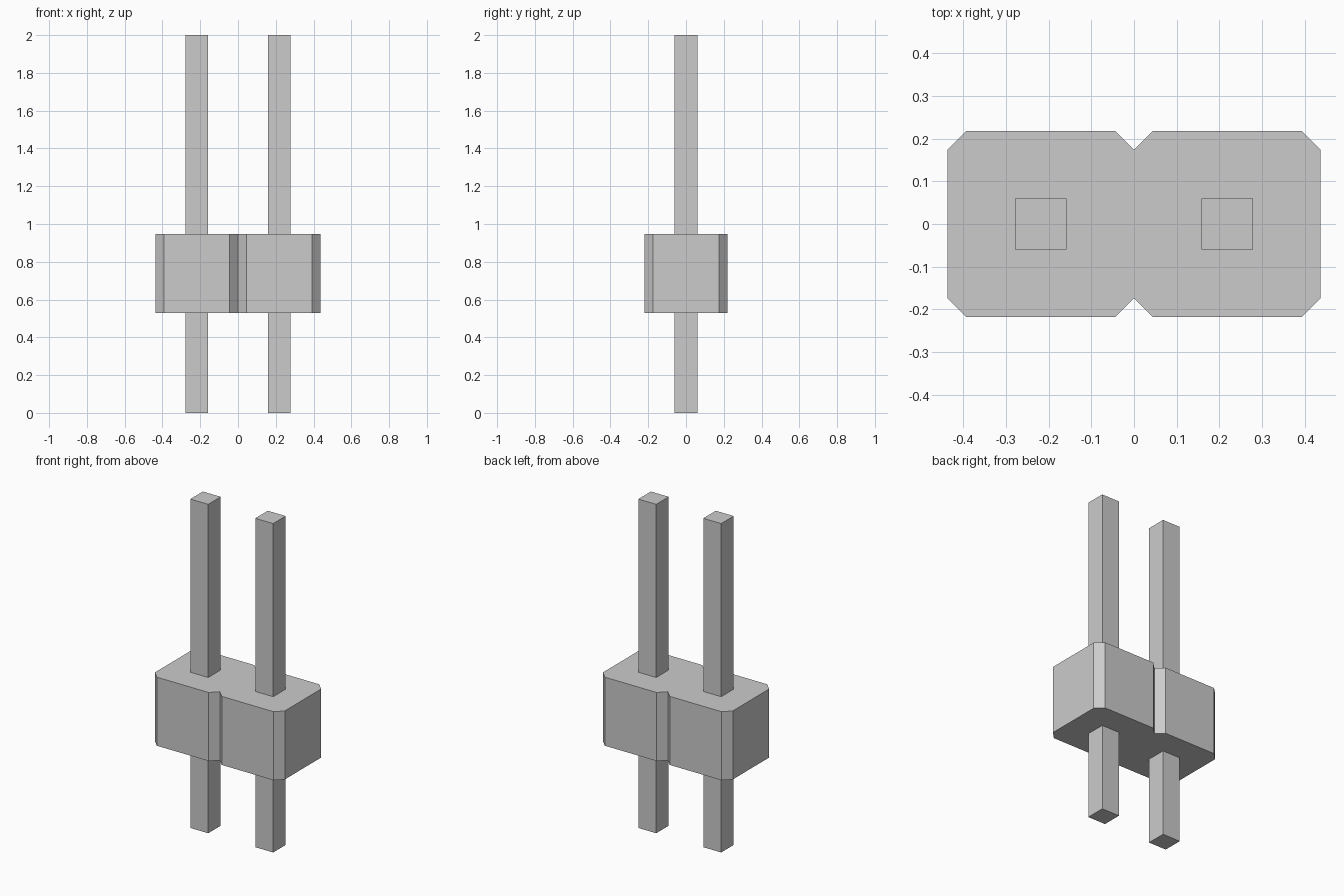
import bpy
import bmesh

PITCH = 0.437          # spacing between pins, also the depth of the housing
CHAMFER = 0.044
BASE, TOP = 0.53, 0.947
PIN = 0.12

cube = bpy.data.objects.get("Cube")
if cube:
    bpy.data.objects.remove(cube, do_unlink=True)

grey = bpy.data.materials.new("plain grey")
grey.use_nodes = True
colour = (0.6, 0.6, 0.6, 1)
grey.diffuse_color = colour
grey.node_tree.nodes["Principled BSDF"].inputs["Base Color"].default_value = colour


def prism(name, outline, z0, z1):
    """Extrude a flat outline from z0 up to z1."""
    bm = bmesh.new()
    face = bm.faces.new([bm.verts.new((x, y, z0)) for x, y in outline])
    ext = bmesh.ops.extrude_face_region(bm, geom=[face])
    moved = [v for v in ext["geom"] if isinstance(v, bmesh.types.BMVert)]
    bmesh.ops.translate(bm, verts=moved, vec=(0, 0, z1 - z0))
    bmesh.ops.recalc_face_normals(bm, faces=bm.faces)
    mesh = bpy.data.meshes.new(name)
    bm.to_mesh(mesh)
    bm.free()
    mesh.materials.append(grey)
    obj = bpy.data.objects.new(name, mesh)
    bpy.context.collection.objects.link(obj)
    return obj


# Housing: two chamfered cells joined at a notched waist
h, c = PITCH / 2, CHAMFER
front = [(-2 * h, c - h), (c - 2 * h, -h), (-c, -h), (0, c - h),
         (c, -h), (2 * h - c, -h), (2 * h, c - h)]
back = [(-x, -y) for x, y in front]
prism("housing", front + back, BASE, TOP)

# Square pins running through each cell
p = PIN / 2
for name, x in (("right_pin", -h), ("left_pin", h)):
    prism(name, [(x - p, -p), (x + p, -p), (x + p, p), (x - p, p)], 0, 2)
